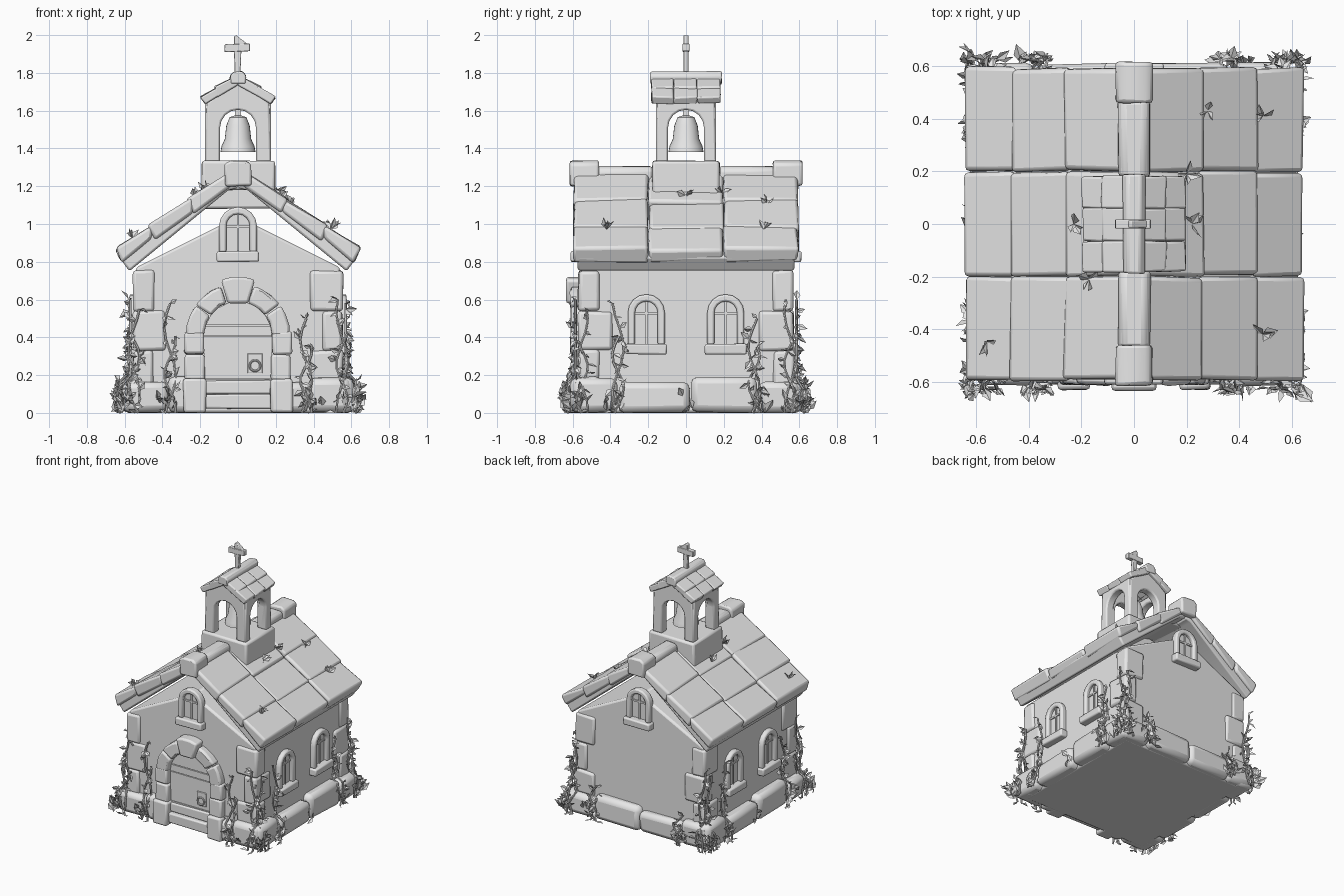
import bpy, bmesh, random
from math import pi, sin, cos, radians
from mathutils import Matrix, Vector

random.seed(7)
cube = bpy.data.objects.get("Cube")
if cube:
    bpy.data.objects.remove(cube, do_unlink=True)

stone = bpy.data.materials.new("pale stone grey")
stone.use_nodes = True
stone.diffuse_color = (0.8, 0.8, 0.8, 1)
stone.node_tree.nodes["Principled BSDF"].inputs["Base Color"].default_value = (0.8, 0.8, 0.8, 1)

WALL = (0.555, 0.54)  # wall distance for front/back and for the sides


def smooth(obj):
    bpy.ops.object.select_all(action="DESELECT")
    obj.select_set(True)
    bpy.context.view_layer.objects.active = obj
    bpy.ops.object.shade_smooth_by_angle(angle=radians(35))


def finish(name, bm, bevel=0.0, fix=True):
    if fix:
        bmesh.ops.recalc_face_normals(bm, faces=bm.faces)
    mesh = bpy.data.meshes.new(name)
    bm.to_mesh(mesh)
    bm.free()
    mesh.materials.append(stone)
    obj = bpy.data.objects.new(name, mesh)
    bpy.context.collection.objects.link(obj)
    if bevel:
        mod = obj.modifiers.new("Worn edges", "BEVEL")
        mod.width, mod.segments, mod.limit_method = bevel, 2, "ANGLE"
        mod.angle_limit = radians(35)
    smooth(obj)
    return obj


def prism(bm, pts, d0, d1, k=0, jit=0.0):
    """Extrude a (u, z) outline outward from d0 to d1 on side k (0 front, 1 left, 2 back, 3 right)."""
    rot = Matrix.Rotation(k * pi / 2, 3, "Z")
    j = lambda: random.uniform(-jit, jit)
    a, b = [[bm.verts.new(rot @ Vector((u + j(), -d + j(), max(0, v + j())))) for u, v in pts] for d in (d0, d1)]
    bm.faces.new(a)
    bm.faces.new(b)
    for i in range(len(pts)):
        n = (i + 1) % len(pts)
        bm.faces.new((a[i], a[n], b[n], b[i]))


def rect(u0, u1, z0, z1):
    return [(u0, z0), (u1, z0), (u1, z1), (u0, z1)]


def arc(c, z, r, a0=0, a1=180, n=8):
    return [(c + r * cos(radians(a0 + (a1 - a0) * i / n)), z + r * sin(radians(a0 + (a1 - a0) * i / n)))
            for i in range(n + 1)]


# Walls with low gables
bm = bmesh.new()
prism(bm, [(-.54, 0), (.54, 0), (.54, .77), (0, 1.04), (-.54, .77)], -.555, .555)
finish("walls", bm, .015)

# Plinth stones, with a gap for the door
bm = bmesh.new()
for k in range(4):
    d = .6
    cuts = [(-.6, -.37), (-.37, -.17), (.17, .37), (.37, .6)] if k == 0 else [(-.6, -.36), (-.36, .02), (.02, .38), (.38, .6)]
    for i, (a, b) in enumerate(cuts):
        h = .16 + .03 * ((i + k) % 2)
        prism(bm, [(a, 0), (b, 0), (b, h), (a, h)], d - .15, d + .012, k, .008)
finish("plinth_stones", bm, .035)

# Corner stones, alternating long and short
bm = bmesh.new()
for sx in (-1, 1):
    for sy in (-1, 1):
        for i, (z0, z1) in enumerate([(.15, .33), (.33, .54), (.54, .755)]):
            lx, ly = (.17, .11) if (i + (sx > 0)) % 2 else (.11, .18)
            prism(bm, rect(*sorted((sx * (.555 - lx), sx * .555)), z0, z1), sy * (.57 - ly), sy * .57, 0, .006)
finish("corner_stones", bm, .018)


def window(name, k, c, z0, r, spring, d):
    # Pane, ring of stones, jambs, bars and sill
    bm = bmesh.new()
    prism(bm, [(c - r, z0), (c + r, z0)] + arc(c, spring, r), d - .02, d + .006, k)
    prism(bm, rect(c - .006, c + .006, z0, spring + r), d, d + .014, k)
    prism(bm, rect(c - r, c + r, spring - .01, spring + .003), d, d + .014, k)
    finish(name + "_pane", bm)
    bm = bmesh.new()
    R = r + .038
    outline = [(c - R, z0)] + arc(c, spring, R, 180, 0) + [(c + R, z0), (c + r, z0)] + arc(c, spring, r) + [(c - r, z0)]
    prism(bm, outline, d - .02, d + .035, k)
    prism(bm, rect(c - R - .012, c + R + .012, z0 - .05, z0 + .005), d - .02, d + .055, k, .003)
    finish(name + "_frame", bm, .01)


for k, side in ((1, "left"), (3, "right")):
    for c in (-.21, .21):
        window(f"{side}_window", k, c, .36, .06, .53, WALL[1])
for k, side in ((0, "front"), (2, "back")):
    window(f"{side}_gable_window", k, 0, .85, .062, .99, WALL[0])

# Door planks, ring handle and steps
bm = bmesh.new()
for a, b in ((.1, .18), (.183, .405), (.41, .46)):
    prism(bm, rect(-.18, .18, a, b), .53, .567)
prism(bm, [(-.18, .465), (.18, .465)] + arc(0, .41, .18, 18, 162), .53, .565)
finish("door", bm, .005)
bm = bmesh.new()
prism(bm, rect(.05, .13, .21, .315), .56, .576)
finish("handle_plate", bm, .004)
bpy.ops.mesh.primitive_torus_add(major_radius=.028, minor_radius=.006, major_segments=20, minor_segments=8,
                                 location=(.09, -.582, .25), rotation=(pi / 2, 0, 0))
ring = bpy.context.object
ring.name = "handle_ring"
ring.data.materials.append(stone)
smooth(ring)
bm = bmesh.new()
prism(bm, rect(-.175, .175, .02, .1), .5, .605, 0, .004)
prism(bm, rect(-.175, .175, .1, .17), .5, .58, 0, .004)
finish("door_steps", bm, .01)

# Door surround: jambs, arch stones and keystone
bm = bmesh.new()
for s in (-1, 1):
    prism(bm, rect(*sorted((s * .17, s * .29)), 0, .18), .5, .63, 0, .004)
    prism(bm, rect(*sorted((s * .175, s * .28)), .17, .31), .5, .605, 0, .005)
    prism(bm, rect(*sorted((s * .18, s * .285)), .31, .43), .5, .61, 0, .005)
for a in (0, 37, 109, 145):
    prism(bm, arc(0, .41, .275, a, a + 35, 3) + arc(0, .41, .18, a + 35, a, 3), .5, .61, 0, .003)
prism(bm, [(-.055, .58), (.055, .58), (.09, .705), (.03, .72), (-.03, .72), (-.09, .705)], .5, .635)
finish("door_surround", bm, .014)

# Roof underlay and overlapping tiles
under = [(0, 1.19), (.05, 1.18), (.575, .75), (.63, .825), (0, 1.26)]
bm = bmesh.new()
for s in (-1, 1):
    prism(bm, [(s * x, z) for x, z in under], -.575, .575)
finish("roof_underlay", bm, .012)
bm = bmesh.new()
rows = ((.02, .27, 1.275), (.24, .475, 1.125), (.45, .65, .985))
for s in (-1, 1):
    for y0, y1 in ((-.595, -.2), (-.2, .2), (.2, .595)):
        for i, (x0, x1, z) in enumerate(rows):
            drop = (x1 - x0) * .67
            lift = .012 if y0 != -.2 else 0
            q = [(x0, z - .06), (x0, z + lift), (x1, z - drop + lift + .012), (x1 - .035, z - drop - .055)]
            prism(bm, [(s * x, v) for x, v in q], y0 + .002, y1 - .002, 0, .007)
finish("roof_tiles", bm, .016)

# Sagging ridge with raised ends
bm = bmesh.new()
for s in (-1, 1):
    for a, b, w, z0, z1 in ((.46, .615, .07, 1.2, 1.335), (.18, .47, .062, 1.18, 1.305)):
        prism(bm, [(-w, z0), (w, z0), (w, z1 - .02), (w * .6, z1), (-w * .6, z1), (-w, z1 - .02)], s * a, s * b, 0, .004)
finish("roof_ridge", bm, .018)

# Bell tower: base, four arched walls and gabled roof
bm = bmesh.new()
prism(bm, rect(-.195, .195, 1.08, 1.335), -.18, .18, 0, .004)
finish("tower_base", bm, .015)
bm = bmesh.new()
hole = [(.095, 1.33)] + arc(0, 1.51, .095) + [(-.095, 1.33)]
for k in range(4):
    w, d = ((.175, .16), (.16, .175))[k % 2]
    top = [(-w + .01, 1.64), (0, 1.765), (w - .01, 1.64)] if k % 2 == 0 else [(-w + .01, 1.65), (w - .01, 1.65)]
    prism(bm, hole + [(-w, 1.33)] + top + [(w, 1.33)], d - .065, d, k)
finish("tower_walls", bm, .01)
bm = bmesh.new()
for s in (-1, 1):
    for y0, y1 in ((-.182, -.06), (-.06, .065), (.065, .182)):
        for q in ([(0, 1.735), (0, 1.79), (.125, 1.725), (.115, 1.67)], [(.1, 1.68), (.1, 1.73), (.2, 1.672), (.175, 1.635)]):
            prism(bm, [(s * x, z) for x, z in q], y0, y1, 0, .004)
prism(bm, [(-.042, 1.74), (.042, 1.74), (.042, 1.785), (.025, 1.808), (-.025, 1.808), (-.042, 1.785)], -.188, .188, 0, .003)
finish("tower_roof", bm, .008)

# Bell with clapper and hanger
profile = [(0, 1.385), (.08, 1.385), (.093, 1.38), (.088, 1.41), (.07, 1.45), (.062, 1.52), (.045, 1.565), (0, 1.58)]
bm = bmesh.new()
pv = [bm.verts.new((r, 0, z)) for r, z in profile]
pe = [bm.edges.new(p) for p in zip(pv, pv[1:])]
bmesh.ops.spin(bm, geom=pv + pe, axis=(0, 0, 1), cent=(0, 0, 0), angle=2 * pi, steps=24)
bmesh.ops.remove_doubles(bm, verts=bm.verts, dist=.0005)
prism(bm, rect(-.015, .015, 1.57, 1.7), -.015, .015)
finish("bell", bm)

# Crooked finial cross
bm = bmesh.new()
prism(bm, [(-.018, 1.78), (.012, 1.78), (.018, 1.92), (.06, 1.945), (-.01, 2.0), (-.022, 1.99)], -.014, .014)
prism(bm, [(-.072, 1.91), (.064, 1.915), (.064, 1.955), (-.07, 1.952)], -.018, .018)
finish("finial_cross", bm, .004)


def leaf(bm, pos, direction, size):
    # Two triangles folded along the midrib
    d = direction.normalized()
    side = d.cross(Vector((random.uniform(-1, 1), random.uniform(-1, 1), random.uniform(-1, 1)))).normalized()
    up = d.cross(side)
    pts = [pos, pos + d * size * .45 + side * size * .3 + up * size * .12, pos + d * size,
           pos + d * size * .45 - side * size * .3 + up * size * .12]
    v = [bm.verts.new((p.x, p.y, max(0, p.z))) for p in pts]
    bm.faces.new((v[0], v[1], v[2]))
    bm.faces.new((v[0], v[2], v[3]))


# Ivy stems climbing near the corners, with leaves along them
leaves = bmesh.new()
stems = bpy.data.curves.new("ivy_stems", "CURVE")
stems.dimensions, stems.bevel_depth, stems.bevel_resolution = "3D", .007, 1
rnd = random.uniform
for k in range(4):
    rot = Matrix.Rotation(k * pi / 2, 3, "Z")
    for u, h in ((-.55, .55), (-.36, .58 if k != 2 else .25), (.36, .5 if k != 2 else .22), (.55, .6)):
        phase = rnd(0, 6)
        for twin in (0, 1):
            n = 9
            sp = stems.splines.new("POLY")
            sp.points.add(n)
            for i in range(n + 1):
                z = h * (1 - .3 * twin) * i / n
                d = .625 if z < .17 else WALL[k % 2] + .03
                p = rot @ Vector((u + .03 * sin(phase + i * .8 + twin * 2), -d, z))
                sp.points[i].co = (*p, 1)
                for _ in range(1 if rnd(0, 1) < .7 else 2):
                    leaf(leaves, p, rot @ Vector((rnd(-1, 1), rnd(-.6, 0), rnd(-.6, .9))), rnd(.035, .065))
    # Tufts along the ground
    for c, count in ((-.6, 12), (-.4, 8), (0, 3 if k % 2 else 0), (.4, 8), (.6, 12)):
        for _ in range(count):
            p = rot @ Vector((c + rnd(-.05, .05), -.61, rnd(0, .09)))
            leaf(leaves, p, rot @ Vector((rnd(-.5, .5), rnd(-.6, -.1), rnd(.1, 1))), rnd(.05, .085))
stem_obj = bpy.data.objects.new("ivy_stems", stems)
bpy.context.collection.objects.link(stem_obj)
stems.materials.append(stone)
smooth_target = stem_obj
bpy.ops.object.select_all(action="DESELECT")
stem_obj.select_set(True)
bpy.context.view_layer.objects.active = stem_obj
bpy.ops.object.convert(target="MESH")
smooth(bpy.context.object)

# Small tufts growing out of the roof
for x, y in ((-.56, -.45), (.49, -.42), (.28, .43), (.49, .41), (-.23, 0), (.22, 0), (.2, .19), (-.17, -.21)):
    for _ in range(4):
        leaf(leaves, Vector((x, y, 1.295 - .66 * abs(x))), Vector((rnd(-1, 1), rnd(-1, 1), rnd(.3, 1))), rnd(.05, .075))
finish("ivy_leaves", leaves, fix=False)
